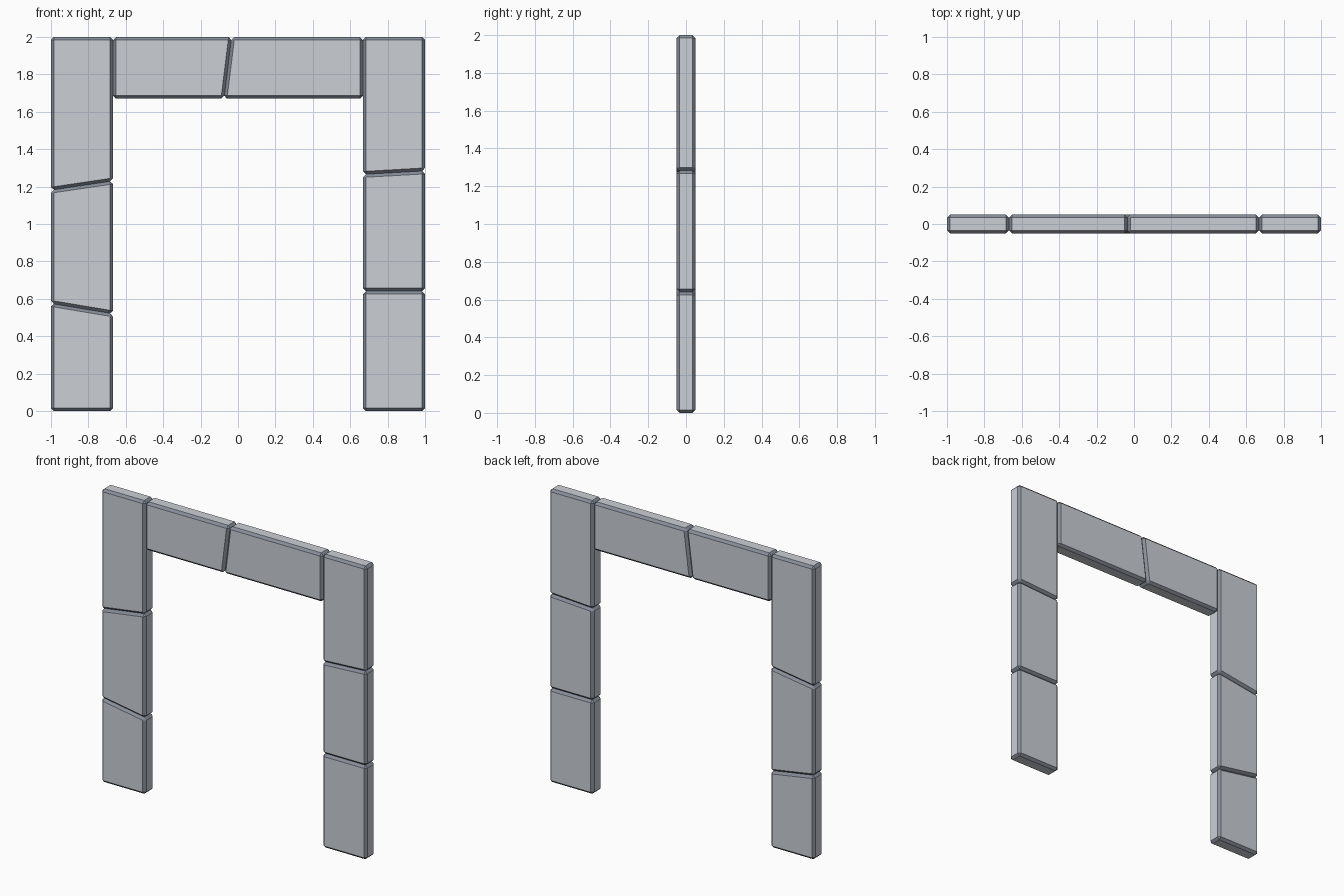
import bpy, bmesh

if "Cube" in bpy.data.objects:
    bpy.data.objects.remove(bpy.data.objects["Cube"])

HALF_DEPTH = 0.05
BEVEL = 0.016


def material(name, color):
    mat = bpy.data.materials.new(name)
    mat.diffuse_color = (*color, 1)
    mat.use_nodes = True
    mat.node_tree.nodes["Principled BSDF"].inputs["Base Color"].default_value = mat.diffuse_color
    return mat


stone = material("light_grey_stone", (0.60, 0.63, 0.67))
edge = material("dark_grey_edge", (0.24, 0.27, 0.32))


def block(name, corners):
    """Extrude a four-sided x/z outline through the depth and chamfer every edge."""
    bm = bmesh.new()
    front = [bm.verts.new((x, -HALF_DEPTH, z)) for x, z in corners]
    face = bm.faces.new(front)
    ext = bmesh.ops.extrude_face_region(bm, geom=[face])
    for v in ext["geom"]:
        if isinstance(v, bmesh.types.BMVert):
            v.co.y = HALF_DEPTH
    bmesh.ops.recalc_face_normals(bm, faces=bm.faces[:])
    # chamfers take the darker edge colour
    bmesh.ops.bevel(bm, geom=bm.edges[:], offset=BEVEL, offset_type='OFFSET',
                    segments=1, profile=0.5, affect='EDGES', material=1)
    bmesh.ops.recalc_face_normals(bm, faces=bm.faces[:])
    mesh = bpy.data.meshes.new(name)
    mesh.materials.append(stone)
    mesh.materials.append(edge)
    bm.to_mesh(mesh)
    bm.free()
    obj = bpy.data.objects.new(name, mesh)
    bpy.context.collection.objects.link(obj)


INNER = 0.668   # inner side of the posts
LINTEL = 1.67   # underside of the lintel

# Posts: each joint gives its height at the left and right side
posts = {
    "left_post": (-1.0, -INNER, [(0, 0), (0.575, 0.52), (1.181, 1.230), (2, 2)]),
    "right_post": (INNER, 1.0, [(0, 0), (0.641, 0.641), (1.265, 1.284), (2, 2)]),
}
for name, (x0, x1, joints) in posts.items():
    for i, ((l0, r0), (l1, r1)) in enumerate(zip(joints, joints[1:])):
        block(f"{name}_block_{i + 1}", [(x0, l0), (x1, r0), (x1, r1), (x0, l1)])

# Lintel: each joint gives its x at the bottom and top
joints = [(-INNER, -INNER), (-0.075, -0.034), (INNER, INNER)]
for i, ((b0, t0), (b1, t1)) in enumerate(zip(joints, joints[1:])):
    block(f"lintel_block_{i + 1}", [(b0, LINTEL), (b1, LINTEL), (t1, 2), (t0, 2)])
